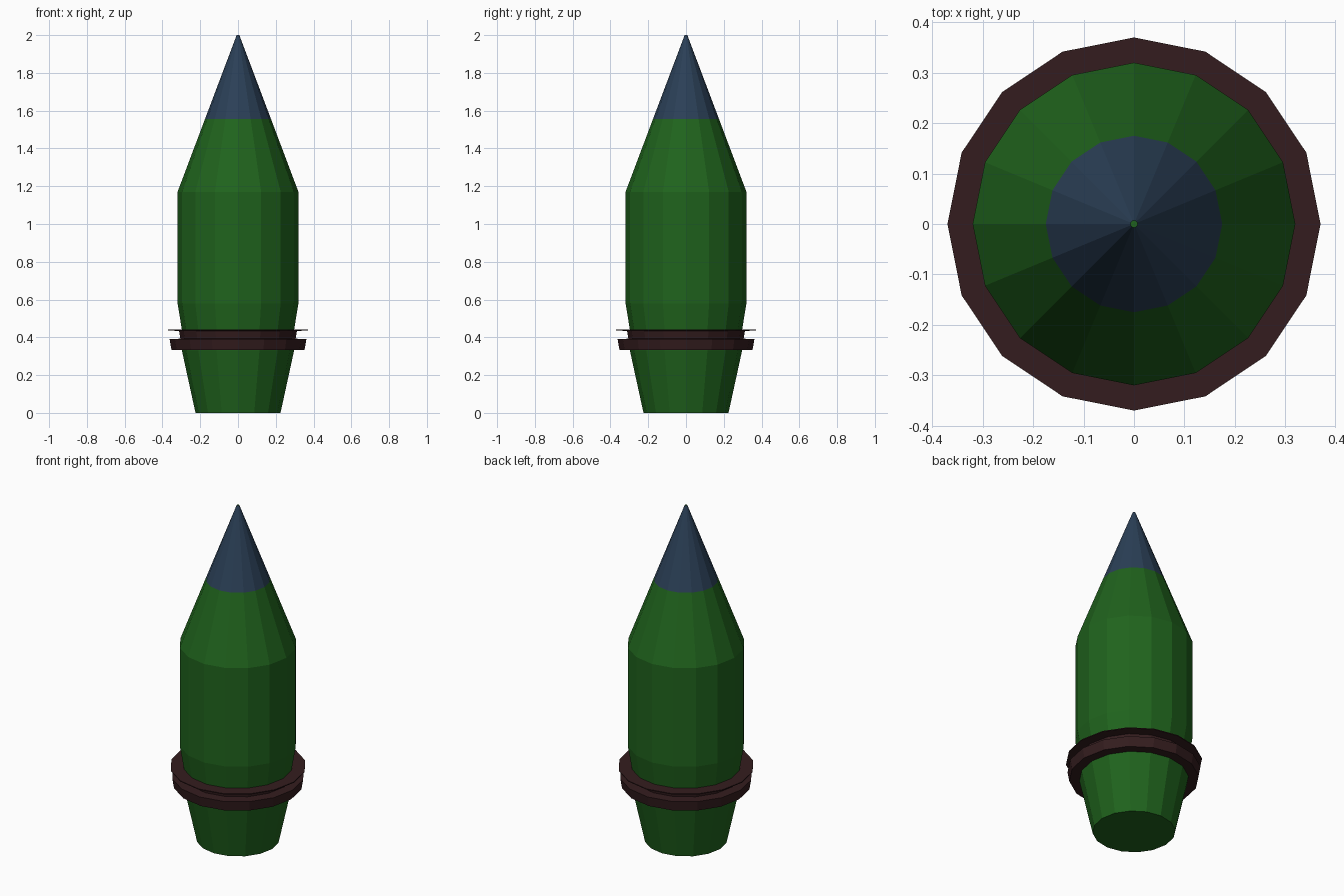
import bpy, bmesh, math

if "Cube" in bpy.data.objects:
    bpy.data.objects.remove(bpy.data.objects["Cube"])

SIDES = 16


def material(name, rgb):
    mat = bpy.data.materials.new(name)
    mat.diffuse_color = (*rgb, 1.0)
    mat.use_nodes = True
    mat.node_tree.nodes["Principled BSDF"].inputs["Base Color"].default_value = mat.diffuse_color
    return mat


def lathe(name, profile, mats, closed=False, bands=None, caps=None):
    """Spin (radius, z) points into a flat-faced solid; closed joins last to first."""
    bm = bmesh.new()
    rings = []
    for r, z in profile:
        angles = [2 * math.pi * i / SIDES for i in range(SIDES)]
        rings.append([bm.verts.new((r * math.cos(a), r * math.sin(a), z)) for a in angles])
    bands = bands or [0] * len(rings)
    for k in range(len(rings) if closed else len(rings) - 1):
        lo, hi = rings[k], rings[(k + 1) % len(rings)]
        for i in range(SIDES):
            j = (i + 1) % SIDES
            bm.faces.new((lo[i], lo[j], hi[j], hi[i])).material_index = bands[k]
    if not closed:
        bm.faces.new(rings[0][::-1])
        bm.faces.new(rings[-1])
    bmesh.ops.recalc_face_normals(bm, faces=bm.faces[:])
    mesh = bpy.data.meshes.new(name)
    bm.to_mesh(mesh)
    bm.free()
    for m in mats:
        mesh.materials.append(m)
    obj = bpy.data.objects.new(name, mesh)
    bpy.context.collection.objects.link(obj)
    return obj


green = material("green_paint", (0.014, 0.125, 0.012))
blue = material("blue_tip", (0.024, 0.051, 0.095))
brown = material("dark_band", (0.034, 0.012, 0.013))

# Shell body with coloured nose and small flat green end
lathe("shell_body",
      [(0.225, 0), (0.297, 0.33), (0.297, 0.44), (0.32, 0.58),
       (0.32, 1.17), (0.175, 1.555), (0.007, 2.0)],
      [green, blue], bands=[0, 0, 0, 0, 0, 1])

# Driving band: lower collar, groove and thin upper flange
lathe("driving_band",
      [(0.29, 0.332), (0.352, 0.332), (0.362, 0.39), (0.305, 0.393),
       (0.312, 0.434), (0.37, 0.436), (0.37, 0.441), (0.29, 0.441)],
      [brown], closed=True)
